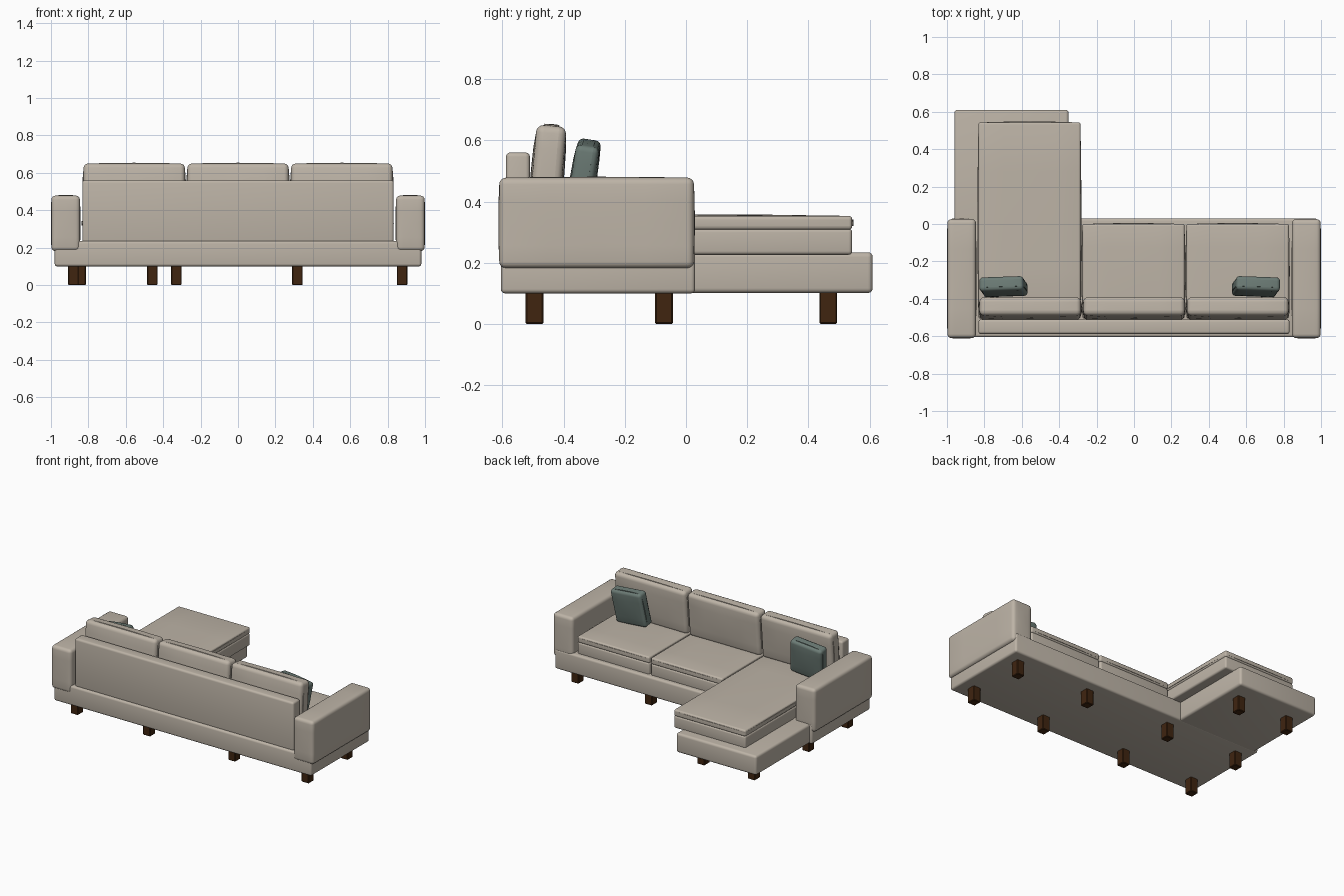
import bpy, bmesh
from math import radians

if "Cube" in bpy.data.objects:
    bpy.data.objects.remove(bpy.data.objects["Cube"])


def material(name, rgb):
    mat = bpy.data.materials.new(name)
    mat.use_nodes = True
    mat.diffuse_color = (*rgb, 1)
    mat.node_tree.nodes["Principled BSDF"].inputs["Base Color"].default_value = (*rgb, 1)
    return mat


FABRIC = material("beige fabric", (0.51, 0.455, 0.385))
PILLOW = material("grey green fabric", (0.15, 0.20, 0.18))
WOOD = material("dark brown wood", (0.05, 0.018, 0.005))


def padded_box(name, x, y, z, mat, radius, puff=0.0, turn=(0, 0, 0), segments=4):
    """Rounded box between x, y and z limits, its faces swollen by puff."""
    limits = (x, y, z)
    centre = [(a + b) / 2 for a, b in limits]
    half = [(b - a) / 2 for a, b in limits]
    bm = bmesh.new()
    bmesh.ops.create_cube(bm, size=2)
    if puff:
        bmesh.ops.subdivide_edges(bm, edges=bm.edges[:], cuts=3, use_grid_fill=True)
    for v in bm.verts:
        unit = v.co.copy()
        for i in range(3):
            j, k = (i + 1) % 3, (i + 2) % 3
            swell = puff * (1 - unit[j] ** 2) * (1 - unit[k] ** 2)
            v.co[i] = unit[i] * half[i]
            if abs(unit[i]) > 0.99:
                v.co[i] += unit[i] * swell
    # Round only the outer edges of the box
    edges = [e for e in bm.edges if e.calc_face_angle(0) > radians(50)]
    bmesh.ops.bevel(bm, geom=edges, offset=radius, segments=segments,
                    profile=0.5, affect='EDGES', clamp_overlap=True)
    mesh = bpy.data.meshes.new(name)
    bm.to_mesh(mesh)
    bm.free()
    mesh.materials.append(mat)
    obj = bpy.data.objects.new(name, mesh)
    obj.location = centre
    obj.rotation_euler = [radians(a) for a in turn]
    bpy.context.collection.objects.link(obj)
    bpy.ops.object.select_all(action='DESELECT')
    obj.select_set(True)
    bpy.context.view_layer.objects.active = obj
    bpy.ops.object.shade_smooth_by_angle(angle=radians(35))
    return obj


# Upholstered base and chaise base
padded_box("main_base", (-0.98, 0.98), (-0.605, 0.03), (0.1, 0.235), FABRIC, 0.014)
padded_box("chaise_base", (-0.96, -0.35), (-0.3, 0.61), (0.101, 0.234), FABRIC, 0.016)

# Arms and back panel
for side, name in ((-1, "right_arm"), (1, "left_arm")):
    x = sorted((side * 0.845, side * 0.998))
    padded_box(name, x, (-0.61, 0.026), (0.182, 0.478), FABRIC, 0.022, 0.003)
padded_box("back_panel", (-0.832, 0.832), (-0.588, -0.51), (0.225, 0.56), FABRIC, 0.014)

# Seat cushions, each a lower and an upper layer meeting at a seam
seats = (("chaise", -0.832, -0.286, 0.543),
         ("middle", -0.276, 0.27, 0.0),
         ("left", 0.28, 0.828, 0.0))
for name, x0, x1, front in seats:
    padded_box(name + "_seat_lower", (x0, x1), (-0.505, front), (0.226, 0.311),
               FABRIC, 0.012)
    padded_box(name + "_seat_upper", (x0, x1), (-0.505, front), (0.308, 0.353),
               FABRIC, 0.014, 0.005)

# Back cushions leaning slightly forward
for i, name in enumerate(("right", "middle", "left")):
    x = (i - 1) * 0.555
    padded_box(name + "_back_cushion", (x - 0.271, x + 0.271), (-0.501, -0.403),
               (0.345, 0.648), FABRIC, 0.026, 0.006, (-5, 0, 0))

# Throw pillows
for side, x, name in ((-1, -0.698, "right_pillow"), (1, 0.652, "left_pillow")):
    padded_box(name, (x - 0.118, x + 0.118), (-0.373, -0.297), (0.358, 0.594),
               PILLOW, 0.026, 0.006, (-9, side * 6, -side * 2))

# Wooden legs: two rows under the sofa and a pair under the chaise
spots = [(x, y) for x in (-0.88, -0.33, 0.318, 0.877) for y in (-0.495, -0.072)]
spots += [(-0.842, 0.465), (-0.458, 0.465)]
for i, (x, y) in enumerate(spots):
    padded_box(f"leg_{i + 1}", (x - 0.028, x + 0.028), (y - 0.029, y + 0.029),
               (0, 0.105), WOOD, 0.004, segments=1)
